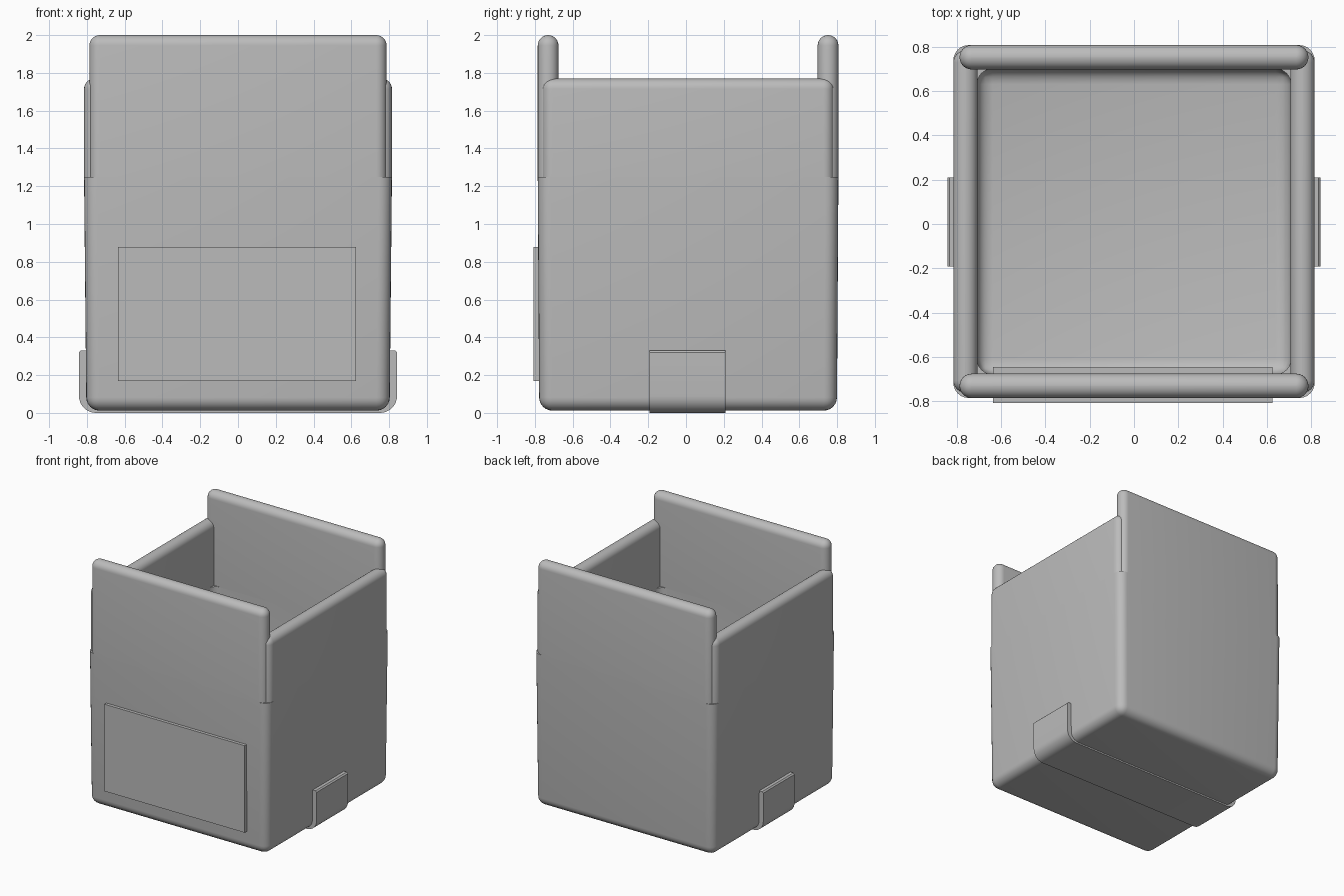
import bpy, bmesh, math
from mathutils import Vector

if "Cube" in bpy.data.objects:
    bpy.data.objects.remove(bpy.data.objects["Cube"])

grey = bpy.data.materials.new("plain grey")
grey.diffuse_color = (0.5, 0.5, 0.5, 1)
grey.use_nodes = True
grey.node_tree.nodes["Principled BSDF"].inputs["Base Color"].default_value = grey.diffuse_color


def finish(bm, name):
    bmesh.ops.recalc_face_normals(bm, faces=bm.faces)
    me = bpy.data.meshes.new(name)
    bm.to_mesh(me)
    bm.free()
    me.materials.append(grey)
    ob = bpy.data.objects.new(name, me)
    bpy.context.collection.objects.link(ob)
    bpy.ops.object.select_all(action='DESELECT')
    bpy.context.view_layer.objects.active = ob
    ob.select_set(True)
    bpy.ops.object.shade_smooth_by_angle(angle=math.radians(35))
    return ob


def box(bm, lo, hi):
    verts = bmesh.ops.create_cube(bm, size=1)["verts"]
    for v in verts:
        v.co = [(lo[i] + hi[i]) / 2 + v.co[i] * (hi[i] - lo[i]) for i in range(3)]


SLIT = 1.25     # height where the corner slits begin

# lower tub: slightly tapered, hollow, rounded corners
bm = bmesh.new()
box(bm, (-0.815, -0.785, 0.012), (0.815, 0.807, SLIT))
for v in bm.verts:
    if v.co.z < 0.5:
        v.co.x *= 0.985
        v.co.y *= 0.99
top = max(bm.faces, key=lambda f: f.calc_center_median().z)
bmesh.ops.inset_region(bm, faces=[top], thickness=0.107, use_even_offset=True)
cavity = bmesh.ops.extrude_face_region(bm, geom=[top])
bmesh.ops.delete(bm, geom=[top], context='FACES_ONLY')
for g in cavity["geom"]:
    if isinstance(g, bmesh.types.BMVert):
        g.co.z = 0.13
rounded = [e for e in bm.edges if min(v.co.z for v in e.verts) < 0.5]
bmesh.ops.bevel(bm, geom=rounded, offset=0.07, segments=6, profile=0.5,
                affect='EDGES', clamp_overlap=True)
finish(bm, "lower_tub")


# upper wall panels: stadium section with a fully rounded top edge
def panel(name, a, b, r, height):
    a, b = Vector(a), Vector(b)
    along = (b - a).normalized()
    side = Vector((-along.y, along.x))
    levels = [(SLIT - 0.002, r)]
    levels += [(height - r + r * math.sin(t), max(r * math.cos(t), 0.002))
               for t in [math.pi / 2 * i / 7 for i in range(8)]]
    bm = bmesh.new()
    rings = []
    for z, rad in levels:
        ring = []
        for centre, start in ((b, -math.pi / 2), (a, math.pi / 2)):
            for i in range(13):
                t = start + math.pi * i / 12
                p = centre + (along * math.cos(t) + side * math.sin(t)) * rad
                ring.append(bm.verts.new((p.x, p.y, z)))
        rings.append(ring)
    n = len(rings[0])
    for lower, upper in zip(rings, rings[1:]):
        for i in range(n):
            bm.faces.new((lower[i], lower[(i + 1) % n], upper[(i + 1) % n], upper[i]))
    bm.faces.new(rings[-1])
    finish(bm, name)


panel("front_panel", (-0.732, -0.73), (0.732, -0.73), 0.055, 2.0)
panel("back_panel", (-0.732, 0.752), (0.732, 0.752), 0.055, 2.0)
for sign, name in ((1, "right_panel"), (-1, "left_panel")):
    panel(name, (sign * 0.76, -0.706), (sign * 0.76, 0.728), 0.055, 1.77)

# label plate set through the front wall
bm = bmesh.new()
box(bm, (-0.635, -0.808, 0.17), (0.625, -0.645, 0.877))
finish(bm, "label_plate")

# strap wrapped under the tub and up both sides
bm = bmesh.new()


def corner(cx, cz, r, a0, steps=6):
    return [(cx + r * math.cos(a0 + math.pi / 2 * i / steps),
             cz + r * math.sin(a0 + math.pi / 2 * i / steps)) for i in range(steps + 1)]


half = [(0.78, 0.33)] + corner(0.72, 0.10, 0.06, 0)[:1] + [(0.76, 0.06), (0.72, 0.04)]
outer = [(0.842, 0.32), (0.832, 0.33)]
right = list(reversed(half)) + outer[::-1] + corner(0.752, 0.09, 0.09, 0)[:1]
arc = [(0.752 + 0.09 * math.cos(t), 0.09 - 0.09 * math.sin(t))
       for t in [math.pi / 2 * i / 8 for i in range(1, 9)]]
right += arc
left = [(-x, z) for x, z in reversed(right)]
face = bm.faces.new([bm.verts.new((x, -0.192, z)) for x, z in right + left])
ext = bmesh.ops.extrude_face_region(bm, geom=[face])
for g in ext["geom"]:
    if isinstance(g, bmesh.types.BMVert):
        g.co.y = 0.21
finish(bm, "strap")
